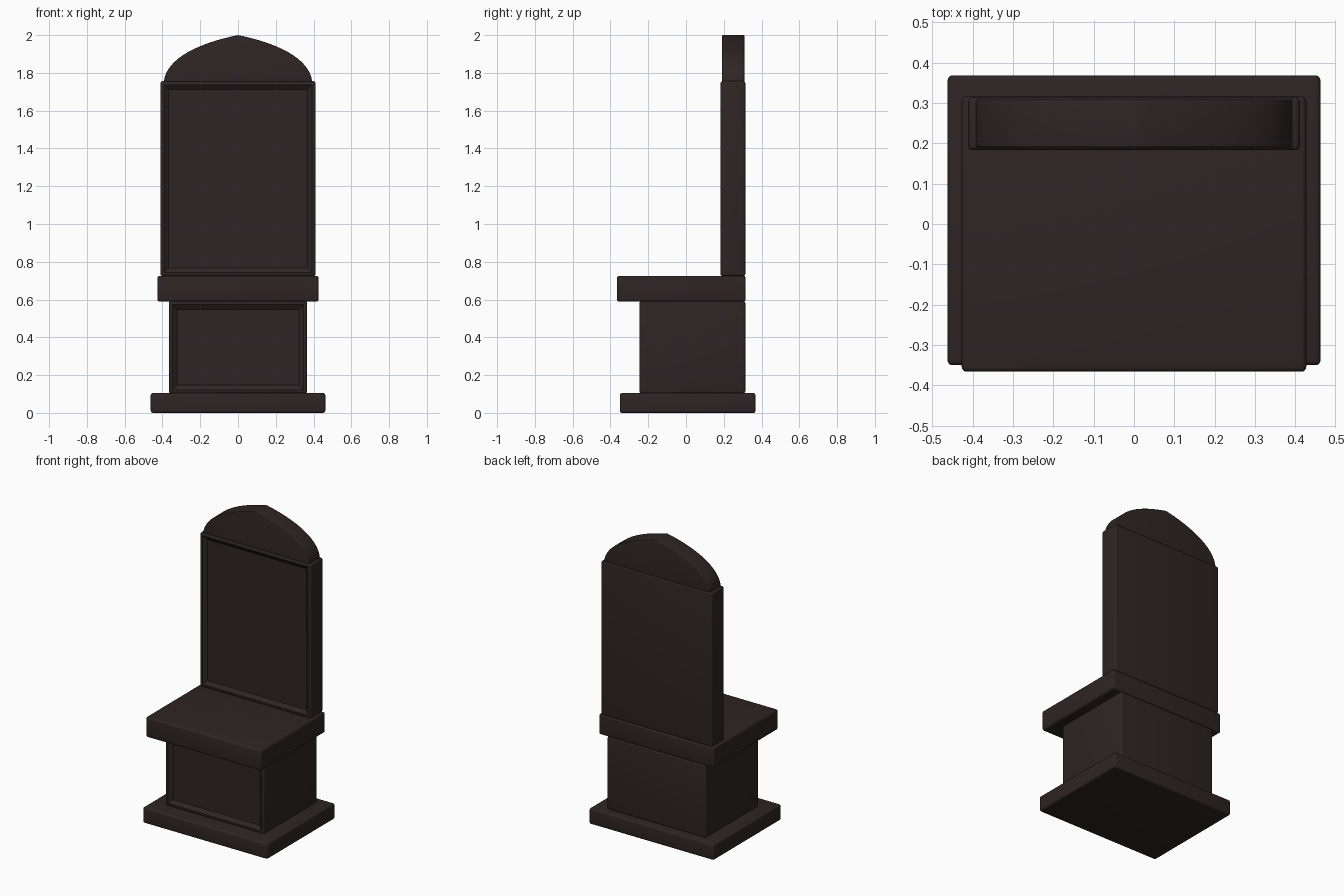
import bpy, bmesh
from math import radians
from mathutils import Vector

cube = bpy.data.objects.get("Cube")
if cube:
    bpy.data.objects.remove(cube, do_unlink=True)

wood = bpy.data.materials.new("dark_brown_wood")
wood.use_nodes = True
wood.diffuse_color = (0.028, 0.018, 0.018, 1)
wood.node_tree.nodes["Principled BSDF"].inputs["Base Color"].default_value = wood.diffuse_color


def prism(name, outline, y0, y1, recess=False, bevel=0.012):
    """Extrude an x-z outline from y0 to y1, round its edges, optionally recess the front."""
    bm = bmesh.new()
    front = bm.faces.new([bm.verts.new((x, y0, z)) for x, z in outline])
    ext = bmesh.ops.extrude_face_region(bm, geom=[front], use_keep_orig=True)
    moved = [v for v in ext["geom"] if isinstance(v, bmesh.types.BMVert)]
    bmesh.ops.translate(bm, verts=moved, vec=(0, y1 - y0, 0))
    bmesh.ops.recalc_face_normals(bm, faces=bm.faces)

    # rounded outer edges
    edges = [e for e in bm.edges if e.calc_face_angle(0) > radians(40)]
    bmesh.ops.bevel(bm, geom=edges, offset=bevel, segments=4, profile=0.5,
                    affect='EDGES', clamp_overlap=True)

    # shallow sunken panel with sloping sides
    if recess:
        bm.normal_update()
        face = max((f for f in bm.faces if f.normal.y < -0.99), key=lambda f: f.calc_area())
        bmesh.ops.inset_region(bm, faces=[face], thickness=0.01)
        bmesh.ops.inset_region(bm, faces=[face], thickness=0.035)
        bmesh.ops.translate(bm, verts=face.verts, vec=Vector((0, 0.018, 0)))

    mesh = bpy.data.meshes.new(name)
    bm.to_mesh(mesh)
    bm.free()
    mesh.materials.append(wood)
    obj = bpy.data.objects.new(name, mesh)
    bpy.context.collection.objects.link(obj)
    bpy.ops.object.select_all(action='DESELECT')
    obj.select_set(True)
    bpy.context.view_layer.objects.active = obj
    bpy.ops.object.shade_smooth_by_angle(angle=radians(25))
    return obj


def block(name, half, y0, y1, z0, z1, recess=False):
    return prism(name, [(-half, z0), (half, z0), (half, z1), (-half, z1)], y0, y1, recess)


# stacked body
block("base_plinth", 0.462, -0.35, 0.368, 0, 0.105)
block("pedestal", 0.366, -0.247, 0.314, 0.103, 0.592, recess=True)
block("seat", 0.427, -0.366, 0.316, 0.59, 0.726)
block("backrest", 0.411, 0.183, 0.314, 0.724, 1.756, recess=True)

# pointed arch crest, one half curve mirrored
ctrl = [Vector(p) for p in ((0.393, 1.752), (0.38, 1.88), (0.2, 1.96), (0, 2.0))]
steps = 16
half = []
for i in range(steps + 1):
    t = i / steps
    s = 1 - t
    p = ctrl[0] * s**3 + ctrl[1] * 3 * s * s * t + ctrl[2] * 3 * s * t * t + ctrl[3] * t**3
    half.append((p.x, p.y))
prism("crest", half + [(-x, z) for x, z in reversed(half[:-1])], 0.19, 0.309, bevel=0.005)
